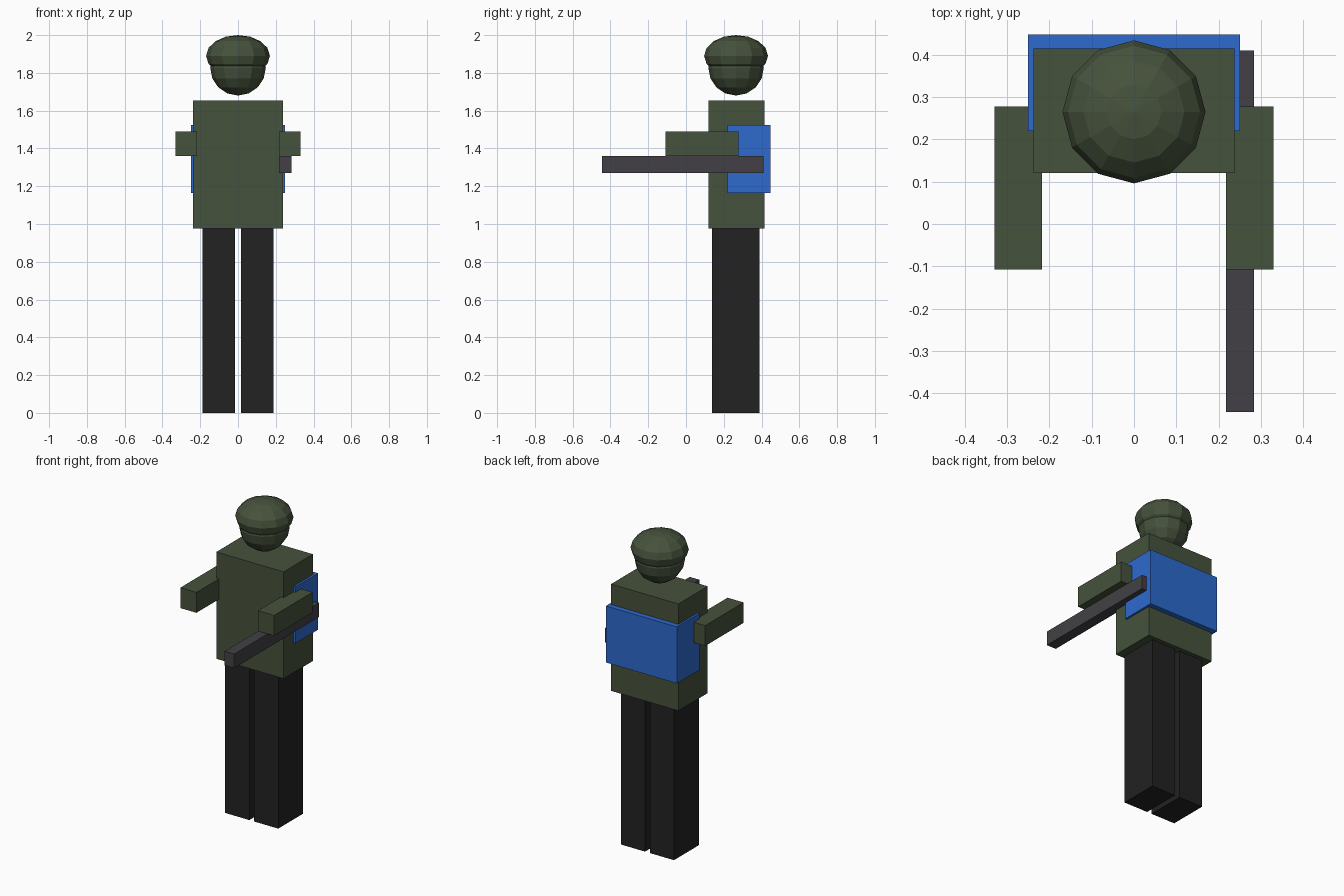
import bpy

# Remove the default cube
cube = bpy.data.objects.get("Cube")
if cube:
    bpy.data.objects.remove(cube, do_unlink=True)


def material(name, r, g, b):
    mat = bpy.data.materials.new(name)
    mat.use_nodes = True
    color = (r, g, b, 1.0)
    mat.diffuse_color = color
    mat.node_tree.nodes["Principled BSDF"].inputs["Base Color"].default_value = color
    return mat


def finish(name, mat):
    obj = bpy.context.object
    obj.name = obj.data.name = name
    obj.data.materials.append(mat)
    bpy.ops.object.transform_apply(location=False, rotation=False, scale=True)
    return obj


def box(name, mat, x, y, z):
    """Box spanning a (low, high) range on each axis."""
    spans = (x, y, z)
    bpy.ops.mesh.primitive_cube_add(size=1, location=[(a + b) / 2 for a, b in spans])
    bpy.context.object.scale = [b - a for a, b in spans]
    return finish(name, mat)


def ball(name, mat, radius, half_height, z):
    """Faceted, twelve-sided ellipsoid on the head axis."""
    bpy.ops.mesh.primitive_uv_sphere_add(segments=12, ring_count=8, radius=1,
                                         location=(0, 0.265, z))
    bpy.context.object.scale = (radius, radius, half_height)
    return finish(name, mat)


green = material("olive green", 0.061, 0.084, 0.045)
black = material("trouser black", 0.016, 0.016, 0.016)
blue = material("pack blue", 0.026, 0.144, 0.617)
grey = material("gun grey", 0.054, 0.051, 0.058)

# Torso and backpack wrapped round its rear
box("torso", green, (-0.237, 0.237), (0.12, 0.415), (0.975, 1.655))
box("backpack", blue, (-0.25, 0.25), (0.22, 0.448), (1.165, 1.525))

# Legs and forward-reaching arms, one per side
for side, sign in (("left", 1), ("right", -1)):
    leg_x = sorted((sign * 0.017, sign * 0.187))
    arm_x = sorted((sign * 0.217, sign * 0.33))
    box(side + "_leg", black, leg_x, (0.138, 0.388), (0, 0.975))
    box(side + "_arm", green, arm_x, (-0.108, 0.278), (1.36, 1.49))

# Long gun held under the left arm
box("gun", grey, (0.217, 0.284), (-0.444, 0.41), (1.27, 1.36))

# Head with a flattened helmet over it
ball("head", green, 0.147, 0.147, 1.827)
ball("helmet", green, 0.169, 0.11, 1.89)
